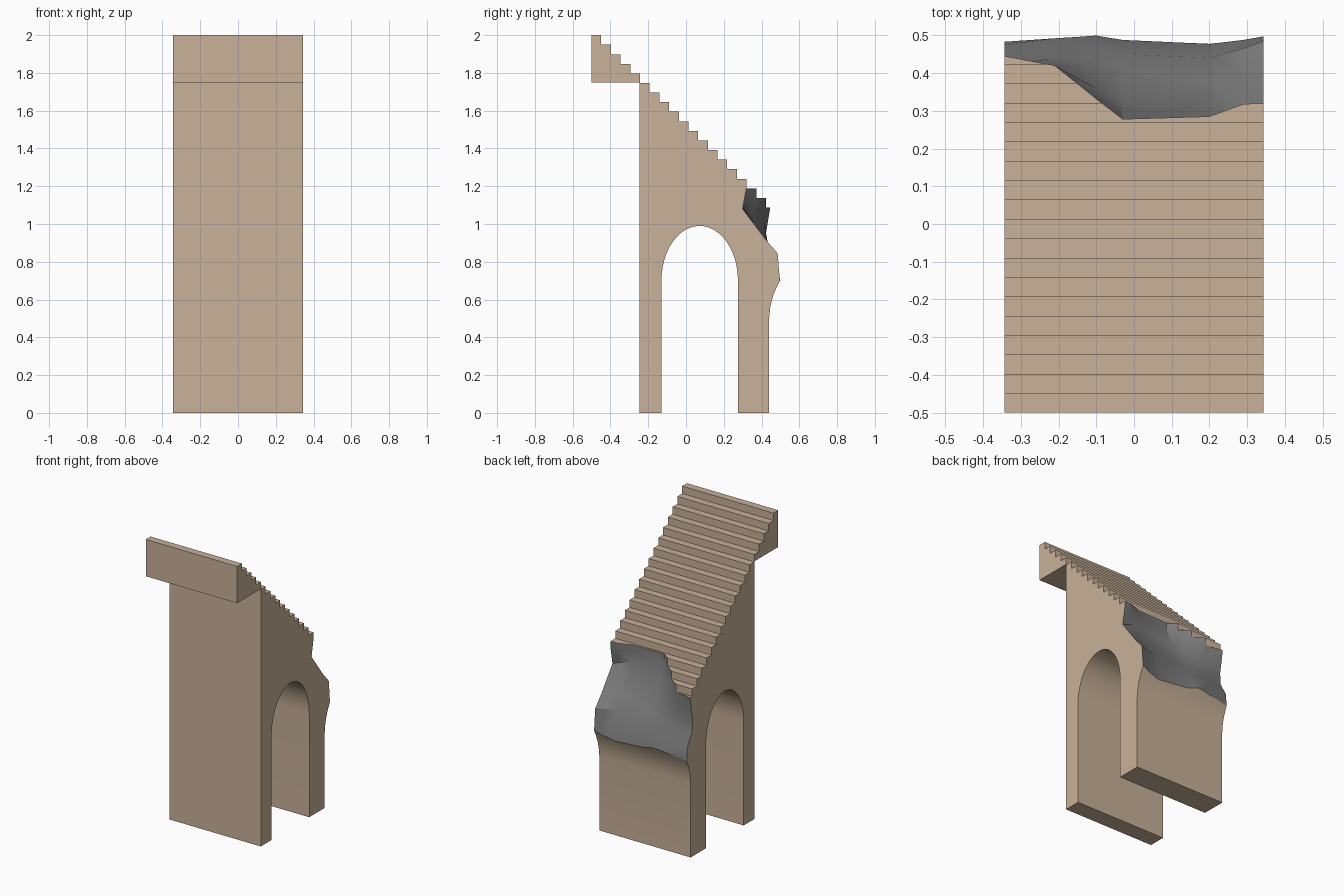
import bpy, bmesh
from math import cos, sin, pi

default = bpy.data.objects.get("Cube")
if default:
    bpy.data.objects.remove(default, do_unlink=True)

HALF = 0.343          # half width of the stairway
RUN, RISE = 0.0513, 0.0507


def material(name, rgb):
    mat = bpy.data.materials.new(name)
    mat.use_nodes = True
    mat.diffuse_color = (*rgb, 1)
    bsdf = next(n for n in mat.node_tree.nodes if n.type == 'BSDF_PRINCIPLED')
    bsdf.inputs["Base Color"].default_value = (*rgb, 1)
    return mat


materials = [material("sandstone", (0.58, 0.44, 0.32)),
             material("broken_grey_stone", (0.2, 0.2, 0.2))]


def loft(name, sections, index):
    """Solid through matching (y, z) outlines given as (x, outline)."""
    bm = bmesh.new()
    rings = [[bm.verts.new((x, y, z)) for y, z in outline] for x, outline in sections]
    for a, b in zip(rings, rings[1:]):
        for i in range(len(a)):
            j = (i + 1) % len(a)
            bm.faces.new((a[i], a[j], b[j], b[i]))
    caps = [bm.faces.new(rings[0]), bm.faces.new(rings[-1])]
    bmesh.ops.triangulate(bm, faces=[f for f in bm.faces if f not in caps])
    bmesh.ops.recalc_face_normals(bm, faces=bm.faces)
    for f in bm.faces:
        f.material_index = index
    mesh = bpy.data.meshes.new(name)
    bm.to_mesh(mesh)
    bm.free()
    for mat in materials:
        mesh.materials.append(mat)
    obj = bpy.data.objects.new(name, mesh)
    bpy.context.collection.objects.link(obj)
    return obj


# Side profile: steps, flared rear pier, arched opening, front wall, top overhang
profile = []
for i in range(21):
    y, z = -0.5 + RUN * i, 2 - RISE * i
    profile += [(y, z), (y + RUN, z)]
profile += [(0.577, 0.78), (0.497, 0.7), (0.475, 0.655), (0.458, 0.61),
            (0.446, 0.56), (0.44, 0.5), (0.44, 0), (0.275, 0)]
ARCH_STEPS = 24
for i in range(ARCH_STEPS + 1):
    a = pi * i / ARCH_STEPS
    profile.append((0.0725 + 0.2025 * cos(a), 0.7 + 0.29 * sin(a)))
profile += [(-0.13, 0), (-0.245, 0), (-0.245, 1.75), (-0.5, 1.75)]
stairway = loft("arched_stairway", [(-HALF, profile), (HALF, profile)], 0)

# Broken rear end: ragged lines running from the treads down to the flare
breaks = [
    (-0.343, [(0.445, 1.08), (0.42, 0.93), (0.425, 0.85), (0.475, 0.76), (0.483, 0.67)]),
    (-0.21, [(0.42, 1.1), (0.415, 1.0), (0.44, 0.86), (0.47, 0.78), (0.492, 0.69)]),
    (-0.1, [(0.332, 1.18), (0.36, 1.05), (0.43, 0.88), (0.47, 0.81), (0.5, 0.7)]),
    (-0.03, [(0.278, 1.2), (0.33, 1.05), (0.41, 0.89), (0.45, 0.83), (0.488, 0.68)]),
    (0.2, [(0.285, 1.2), (0.285, 1.12), (0.38, 0.95), (0.44, 0.85), (0.477, 0.66)]),
    (0.29, [(0.318, 1.19), (0.296, 1.1), (0.405, 0.93), (0.465, 0.85), (0.488, 0.68)]),
    (0.343, [(0.32, 1.19), (0.3, 1.08), (0.42, 0.92), (0.485, 0.845), (0.497, 0.7)]),
]
sections = [(x, [(line[0][0], 1.3), *line, (0.8, line[-1][1]), (0.8, 1.3)])
            for x, line in breaks]
sections.insert(0, (-0.4, sections[0][1]))
sections.append((0.4, sections[-1][1]))
cutter = loft("break_cutter", sections, 1)
cutter.hide_render = True

# Cut the break; the cut faces keep the grey stone
cut = stairway.modifiers.new("break", 'BOOLEAN')
cut.operation = 'DIFFERENCE'
cut.solver = 'EXACT'
cut.object = cutter
bpy.ops.object.select_all(action='DESELECT')
bpy.context.view_layer.objects.active = stairway
stairway.select_set(True)
bpy.ops.object.modifier_apply(modifier=cut.name)
bpy.data.objects.remove(cutter, do_unlink=True)
bpy.ops.object.shade_smooth_by_angle(angle=pi / 7)
